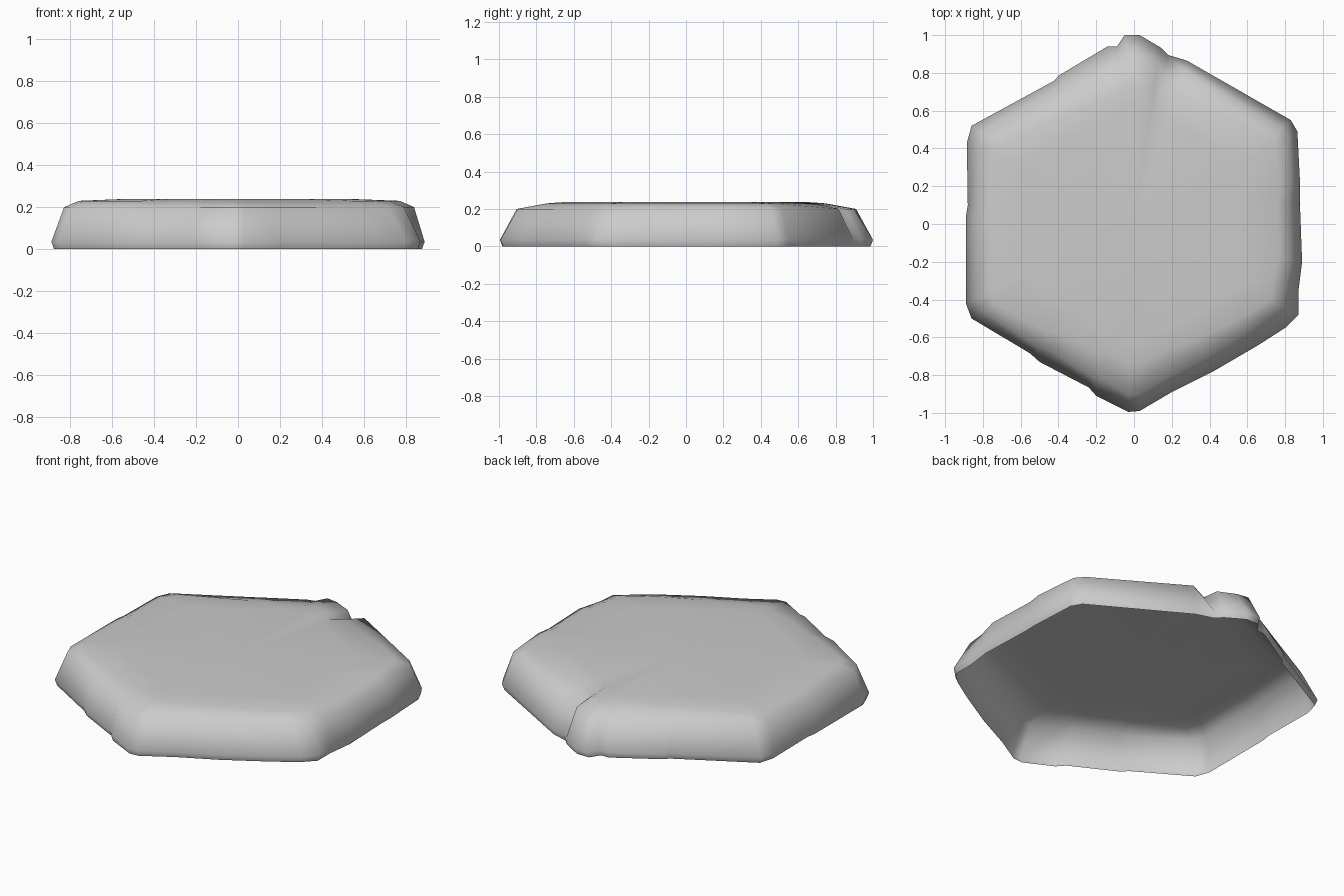
import bpy, bmesh

if "Cube" in bpy.data.objects:
    bpy.data.objects.remove(bpy.data.objects["Cube"])

# Base outline, counter-clockwise: x, y, inward lean of the wall at shoulder height
outline = [
    (0.83, 0.55, .06), (0.865, 0.49, .05), (0.88, 0.2, .04), (0.878, 0.12, .05),
    (0.89, -0.2, .05), (0.87, -0.36, .07), (0.87, -0.48, .08), (0.80, -0.55, .09),
    (0.66, -0.64, .08), (0.42, -0.78, .08), (0.2, -0.89, .08), (0.03, -0.99, .08),
    (-0.03, -0.995, .08), (-0.2, -0.91, .09), (-0.24, -0.865, .06), (-0.5, -0.73, .08),
    (-0.55, -0.685, .05), (-0.86, -0.50, .06), (-0.89, -0.42, .06), (-0.89, 0.04, .06),
    (-0.88, 0.1, .06), (-0.885, 0.43, .07), (-0.86, 0.52, .08), (-0.42, 0.76, .08),
    (-0.40, 0.785, .09), (-0.14, 0.94, .10), (-0.09, 0.94, .09), (-0.05, 1.0, .08),
    (0.03, 1.0, .09), (0.14, 0.935, .08), (0.18, 0.895, .10), (0.28, 0.865, .05),
]
APOTHEM = 0.88


def ring(bm, offset, z):
    """Outline moved inward by offset(point), at height z(point)."""
    verts = []
    for p in outline:
        s = 1 - offset(p) / APOTHEM
        verts.append(bm.verts.new((p[0] * s, p[1] * s, z(p))))
    return verts


def shelf(p):
    # the rounded top border is wider towards the front and back corners
    return p[2] + 0.07 + 0.15 * max(0, abs(p[1]) - 0.5)


# Stone slab: worn walls, rounded shoulder and top, open underneath
bm = bmesh.new()
rings = [
    ring(bm, lambda p: 0.012, lambda p: 0.0),
    ring(bm, lambda p: 0.0, lambda p: 0.035),
    ring(bm, lambda p: p[2], lambda p: 0.20),
    ring(bm, shelf, lambda p: 0.23),
    ring(bm, lambda p: 0.32, lambda p: 0.238),
]
n = len(outline)
for low, high in zip(rings, rings[1:]):
    for i in range(n):
        j = (i + 1) % n
        bm.faces.new((low[i], low[j], high[j], high[i]))
centre = bm.verts.new((0, 0, 0.238))
for i in range(n):
    bm.faces.new((rings[-1][i], rings[-1][(i + 1) % n], centre))

# Shallow crack running in from the back edge
for ring_index, drop in ((2, .035), (3, .015), (4, .006)):
    rings[ring_index][30].co.z -= drop

for f in bm.faces:
    f.smooth = True
mesh = bpy.data.meshes.new("stone_slab")
bm.to_mesh(mesh)
bm.free()
slab = bpy.data.objects.new("stone_slab", mesh)
bpy.context.collection.objects.link(slab)
